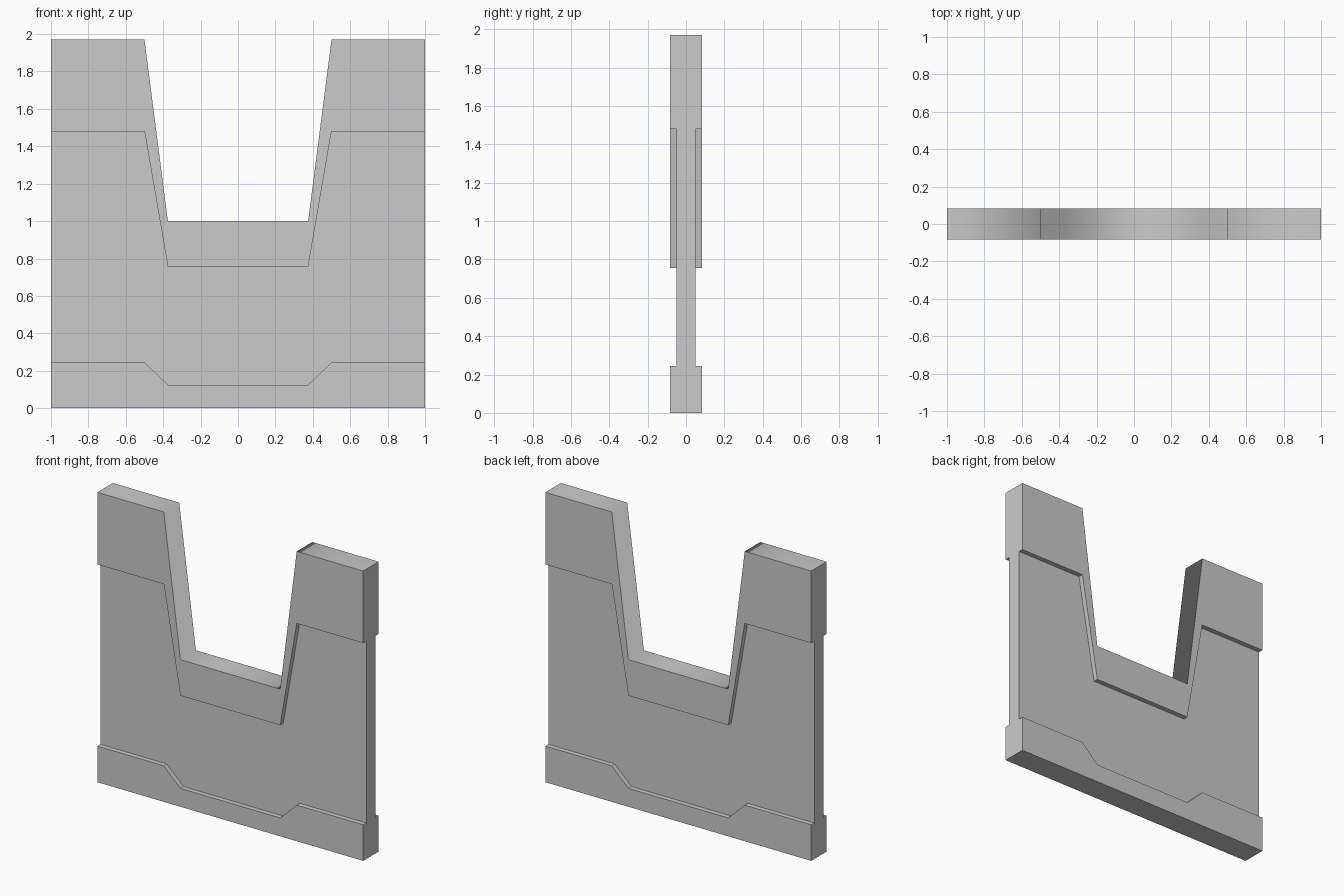
import bpy, bmesh

if "Cube" in bpy.data.objects:
    bpy.data.objects.remove(bpy.data.objects["Cube"])

T, R = 0.083, 0.05  # half thickness of the raised bands and of the recessed panel

# Heights of base, lower band edge, upper band edge and top
HIGH = (0.0, 0.245, 1.48, 1.97)
LOW = (0.0, 0.125, 0.755, 1.0)
stations = [(-1, HIGH), (-0.5, HIGH), (-0.375, LOW), (0.375, LOW), (0.5, HIGH), (1, HIGH)]

# Cross-section of the wall: (y, height index), mirrored front to back
half = [(-T, 0), (-T, 1), (-R, 1), (-R, 2), (-T, 2), (-T, 3)]
section = half + [(-y, k) for y, k in reversed(half)]
n = len(section)

# Loft the section along x through the notch
bm = bmesh.new()
rings = [[bm.verts.new((x, y, h[k])) for y, k in section] for x, h in stations]
for a, b in zip(rings, rings[1:]):
    for i in range(n):
        j = (i + 1) % n
        face = bm.faces.new((a[i], a[j], b[j], b[i]))
        face.smooth = i == len(half) - 1  # softly shaded top strip
for ring in (rings[0], rings[-1]):
    bm.faces.new(ring)
bmesh.ops.recalc_face_normals(bm, faces=bm.faces[:])

mesh = bpy.data.meshes.new("notched_wall")
bm.to_mesh(mesh)
bm.free()
bpy.context.collection.objects.link(bpy.data.objects.new("notched_wall", mesh))
